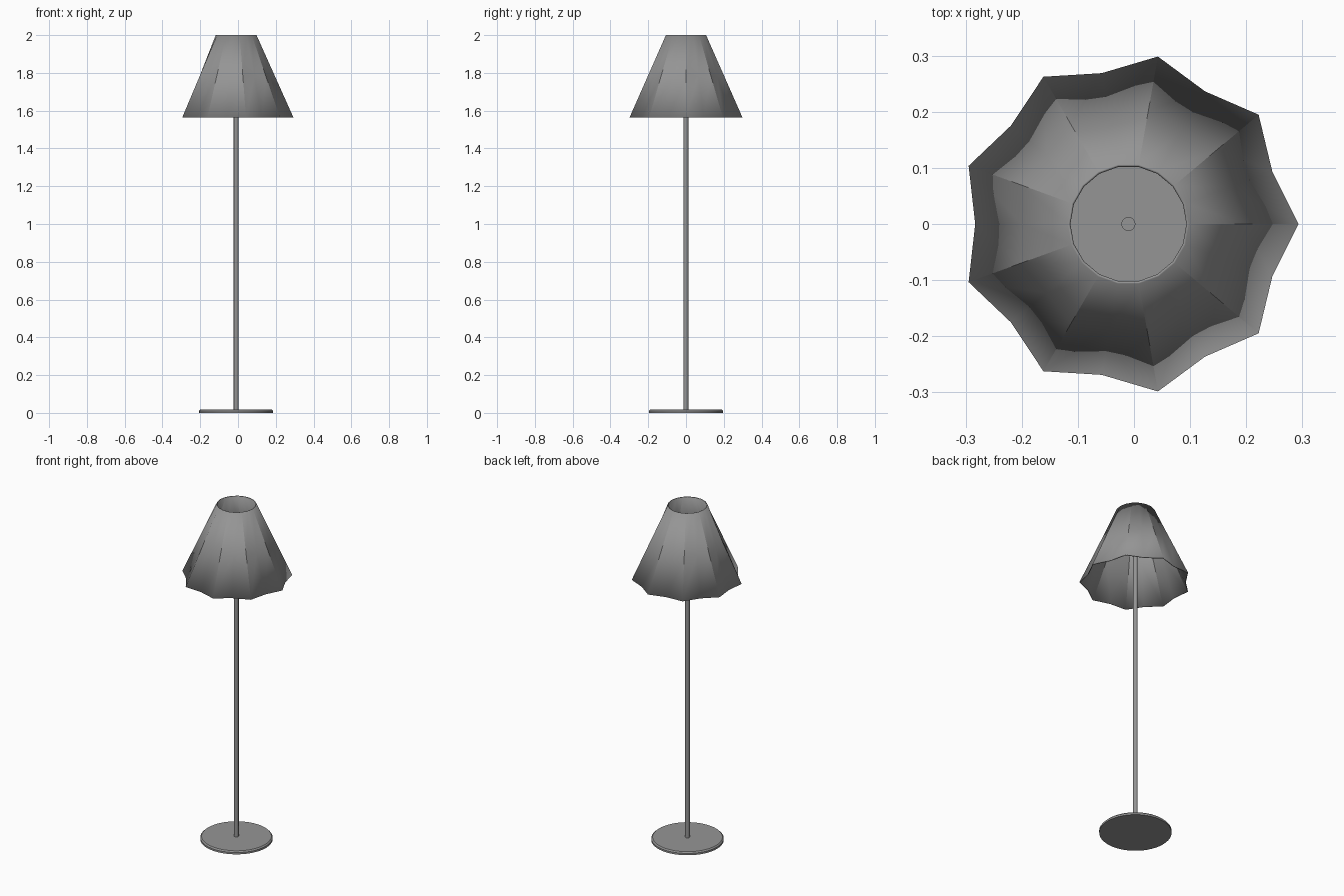
import bpy
import bmesh
from math import cos, sin, pi, radians

cube = bpy.data.objects.get("Cube")
if cube:
    bpy.data.objects.remove(cube, do_unlink=True)

AXIS_X = -0.01  # centre line of the lamp

grey = bpy.data.materials.new("mid_grey")
grey.use_nodes = True
color = (0.3, 0.3, 0.3, 1)
grey.diffuse_color = color
grey.node_tree.nodes["Principled BSDF"].inputs["Base Color"].default_value = color


def finish(name, bm):
    """Turn a bmesh into a shaded object on the lamp axis."""
    bmesh.ops.recalc_face_normals(bm, faces=bm.faces)
    mesh = bpy.data.meshes.new(name)
    bm.to_mesh(mesh)
    bm.free()
    mesh.materials.append(grey)
    obj = bpy.data.objects.new(name, mesh)
    obj.location.x = AXIS_X
    bpy.context.collection.objects.link(obj)
    bpy.ops.object.select_all(action='DESELECT')
    obj.select_set(True)
    bpy.context.view_layer.objects.active = obj
    bpy.ops.object.shade_smooth_by_angle(angle=radians(30))
    return obj


def loft(rings, sides, capped):
    """Skin rings given as (z, ridge radius, valley radius)."""
    bm = bmesh.new()
    loops = []
    for z, ridge, valley in rings:
        loop = []
        for i in range(sides):
            a = 2 * pi * i / sides
            r = valley if i % 2 else ridge
            loop.append(bm.verts.new((r * cos(a), r * sin(a), z)))
        loops.append(loop)
    for low, high in zip(loops, loops[1:]):
        for i in range(sides):
            j = (i + 1) % sides
            bm.faces.new((low[i], low[j], high[j], high[i]))
    if capped:
        bm.faces.new(loops[0])
        bm.faces.new(loops[-1])
    return bm


# Base disc with a slightly bevelled upper rim
finish("base", loft([(0, 0.196, 0.196), (0.011, 0.196, 0.196),
                     (0.018, 0.189, 0.189)], 48, True))

# Slim pole running up into the shade
finish("pole", loft([(0.015, 0.0125, 0.0125), (1.78, 0.0125, 0.0125)], 16, True))

# Fluted shade, open at both ends, with nine ridges
shade = finish("shade", loft([(1.565, 0.303, 0.273), (1.7825, 0.2055, 0.1905),
                              (2.0, 0.108, 0.108)], 18, False))
thickness = shade.modifiers.new("thickness", 'SOLIDIFY')
thickness.thickness = 0.005
thickness.offset = -1
